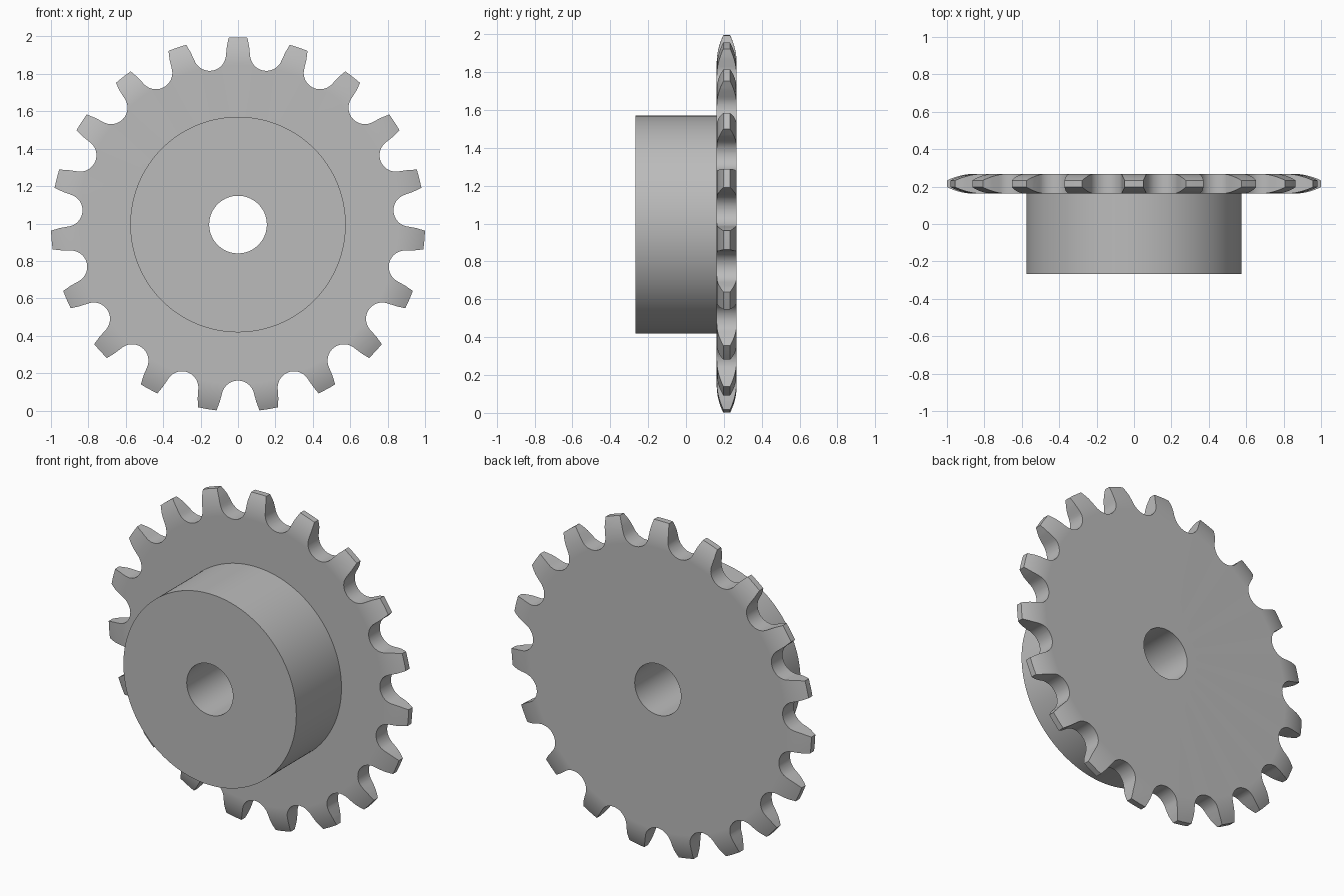
import bpy, bmesh, math
from math import sin, cos, pi, radians

if "Cube" in bpy.data.objects:
    bpy.data.objects.remove(bpy.data.objects["Cube"])

TEETH = 19
TIP_R, PITCH_R, ROLLER_R = 1.0, 0.922, 0.0875
BORE_R, HUB_R = 0.154, 0.576
FRONT, DISC_FRONT, BACK = -0.268, 0.162, 0.268
CENTRE_Z = 0.9945
SEGMENTS = TEETH * 10

steel = bpy.data.materials.new("plain_grey_steel")
steel.use_nodes = True
grey = (0.5, 0.5, 0.5, 1)
steel.diffuse_color = grey
steel.node_tree.nodes["Principled BSDF"].inputs["Base Color"].default_value = grey


def finish(bm, name):
    bmesh.ops.recalc_face_normals(bm, faces=bm.faces[:])
    mesh = bpy.data.meshes.new(name)
    bm.to_mesh(mesh)
    bm.free()
    mesh.materials.append(steel)
    obj = bpy.data.objects.new(name, mesh)
    bpy.context.collection.objects.link(obj)
    return obj


def lathe(name, profile, closed=True):
    """Turn a (radius, y) profile around the axle."""
    bm = bmesh.new()
    rings = []
    for i in range(SEGMENTS):
        a = 2 * pi * i / SEGMENTS
        rings.append([bm.verts.new((r * cos(a), y, CENTRE_Z + r * sin(a)))
                      for r, y in profile])
    n = len(profile)
    for i in range(SEGMENTS):
        p, q = rings[i], rings[(i + 1) % SEGMENTS]
        for j in range(n if closed else n - 1):
            k = (j + 1) % n
            bm.faces.new((p[j], p[k], q[k], q[j]))
    return finish(bm, name)


def smooth(obj):
    bpy.ops.object.select_all(action="DESELECT")
    obj.select_set(True)
    bpy.context.view_layer.objects.active = obj
    bpy.ops.object.shade_smooth_by_angle(angle=radians(30))


# Hub: tube that is open where it meets the toothed disc
hub = lathe("hub", [(HUB_R, DISC_FRONT), (HUB_R, FRONT),
                    (BORE_R, FRONT), (BORE_R, DISC_FRONT)], closed=False)

# Toothed disc: rim rounded on both sides towards a narrow tip
mid = (DISC_FRONT + BACK) / 2
half, tip_half, start_r = (BACK - DISC_FRONT) / 2, 0.018, 0.85
depth, drop = TIP_R - start_r, half - tip_half
arc_r = (depth ** 2 + drop ** 2) / (2 * drop)
sweep = math.asin(depth / arc_r)
rim = [(start_r + arc_r * sin(sweep * i / 8),
        half - arc_r * (1 - cos(sweep * i / 8))) for i in range(9)]
profile = [(BORE_R, DISC_FRONT)]
profile += [(r, mid - y) for r, y in rim]
profile += [(r, mid + y) for r, y in reversed(rim)]
profile.append((BORE_R, BACK))
disc = lathe("toothed_disc", profile)

# Tooth gaps: round roller seat opening along slightly curved flanks
side = []
for i in range(1, 13):
    t = radians(78) * i / 12
    side.append((ROLLER_R * sin(t), PITCH_R - ROLLER_R * cos(t)))
side += [(0.0977, 0.9485), (0.115, 0.994), (0.135, 1.04)]
outline = [(-u, v) for u, v in reversed(side)]
outline += [(0, PITCH_R - ROLLER_R)] + side

bm = bmesh.new()
for k in range(TEETH):
    a = -pi / 2 + 2 * pi * k / TEETH
    ends = []
    for y in (DISC_FRONT - 0.05, BACK + 0.05):
        ends.append([bm.verts.new((v * cos(a) - u * sin(a), y,
                                   CENTRE_Z + v * sin(a) + u * cos(a)))
                     for u, v in outline])
    f, b = ends
    bm.faces.new(f)
    bm.faces.new(b[::-1])
    for i in range(len(f)):
        j = (i + 1) % len(f)
        bm.faces.new((f[i], b[i], b[j], f[j]))
cutter = finish(bm, "tooth_gap_cutter")
cutter.hide_render = True

cut = disc.modifiers.new("cut_gaps", "BOOLEAN")
cut.operation = "DIFFERENCE"
cut.solver = "EXACT"
cut.object = cutter
bpy.context.view_layer.objects.active = disc
bpy.ops.object.modifier_apply(modifier=cut.name)
bpy.data.objects.remove(cutter)

for part in (hub, disc):
    smooth(part)

# Keep the broad flat faces evenly shaded next to the rounded rim
even = disc.modifiers.new("even_shading", "WEIGHTED_NORMAL")
even.keep_sharp = True
